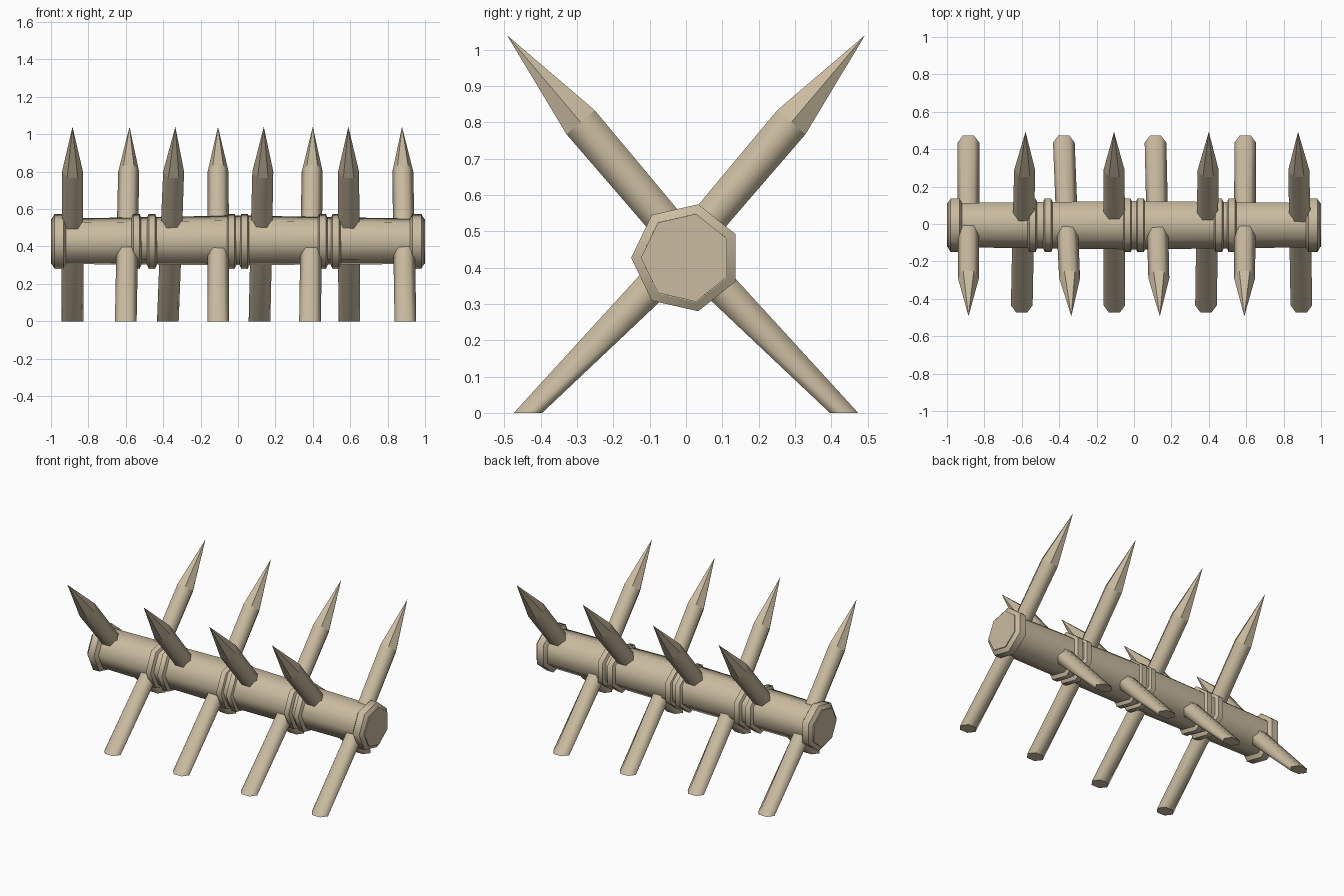
import bpy, bmesh, math
from mathutils import Vector

cube = bpy.data.objects.get("Cube")
if cube:
    bpy.data.objects.remove(cube, do_unlink=True)

wood = bpy.data.materials.new("tan_wood")
wood.use_nodes = True
colour = (0.59, 0.50, 0.35, 1)
wood.diffuse_color = colour
wood.node_tree.nodes["Principled BSDF"].inputs["Base Color"].default_value = colour


def loft(name, rings, point=None, sharp_rings=False):
    """Skin a list of vertex rings, closed by end faces or by a point."""
    bm = bmesh.new()
    loops = [[bm.verts.new(p) for p in ring] for ring in rings]
    n = len(loops[0])
    for a, b in zip(loops, loops[1:]):
        for i in range(n):
            j = (i + 1) % n
            bm.faces.new((a[i], a[j], b[j], b[i])).smooth = True
    bm.faces.new(loops[0])
    if point is None:
        bm.faces.new(loops[-1])
    else:
        tip = bm.verts.new(point)
        for i in range(n):
            bm.faces.new((loops[-1][i], loops[-1][(i + 1) % n], tip))
    if sharp_rings:
        for loop in loops:
            for i in range(n):
                bm.edges.get((loop[i], loop[(i + 1) % n])).smooth = False
    bmesh.ops.recalc_face_normals(bm, faces=bm.faces)
    mesh = bpy.data.meshes.new(name)
    bm.to_mesh(mesh)
    bm.free()
    mesh.materials.append(wood)
    obj = bpy.data.objects.new(name, mesh)
    bpy.context.collection.objects.link(obj)
    return obj


def heptagon(x, r, z=0.427):
    steps = [math.pi + k * math.tau / 7 for k in range(7)]
    return [(x, r * math.cos(a), z + r * math.sin(a)) for a in steps]


def hexagon(centre, across, half_width, half_depth):
    """Six corners, two of them on the x axis."""
    steps = [k * math.tau / 6 for k in range(6)]
    flat = half_depth / math.sin(math.pi / 3)
    return [centre + Vector((half_width * math.cos(a), 0, 0)) + across * flat * math.sin(a)
            for a in steps]


# Log, slightly thicker and higher in the middle
loft("log", [heptagon(x, 0.136 - 0.012 * abs(x), 0.433 - 0.006 * abs(x))
             for x in (-1, -0.5, 0, 0.5, 1)])

# Chamfered bands round the log
bands = {"end_band": (-0.957, 0.957, 0.038), "middle_band": (-0.035, 0.035, 0.028),
         "left_band": (0.453, 0.523, 0.028), "right_band": (-0.543, -0.46, 0.028)}
for name, (x1, x2, half) in bands.items():
    for x in (x1, x2):
        profile = [(-half, 0.126), (-half * 0.6, 0.151), (half * 0.6, 0.151), (half, 0.126)]
        loft(name, [heptagon(x + dx, r) for dx, r in profile], sharp_rings=True)

# Stakes, leaning forwards and backwards in turn: x of the foot and of the tip
stakes = [(-0.885, -0.885), (-0.6, -0.58), (-0.375, -0.335), (-0.105, -0.107),
          (0.115, 0.138), (0.385, 0.40), (0.595, 0.59), (0.895, 0.877)]
for i, (foot_x, tip_x) in enumerate(stakes):
    side = -1 if i % 2 == 0 else 1
    across = Vector((0, side * 0.76, -0.65))

    def at(y, z):
        return Vector((foot_x + (tip_x - foot_x) * z / 1.04, side * y, z))

    rings = [hexagon(at(-0.435, 0), Vector((0, side, 0)), 0.058, 0.039),
             hexagon(at(-0.09, 0.352), across, 0.058, 0.046),
             hexagon(at(0.29, 0.80), across, 0.056, 0.051)]
    loft("front_stake" if side < 0 else "back_stake", rings, point=at(0.493, 1.04))
